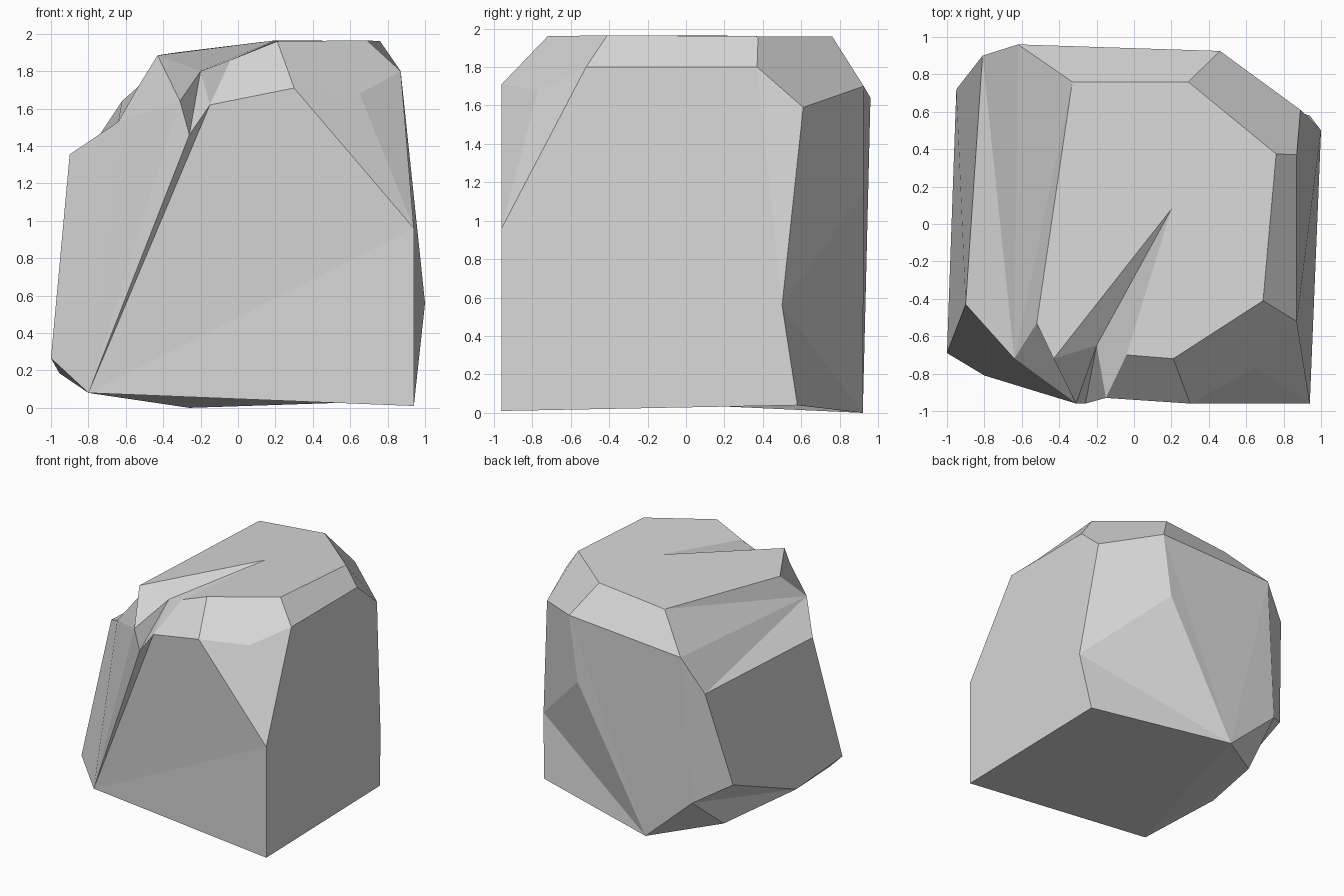
import bpy
import bmesh

cube = bpy.data.objects.get("Cube")
if cube:
    bpy.data.objects.remove(cube, do_unlink=True)


def make_material(name, color):
    mat = bpy.data.materials.new(name)
    mat.use_nodes = True
    mat.diffuse_color = color
    mat.node_tree.nodes["Principled BSDF"].inputs["Base Color"].default_value = color
    return mat


# Corner points of the boulder, from the ground upward
corners = dict(
    # base
    foot_left=(-.8, -.81, .08), foot_right=(.94, -.96, .01),
    base_right=(.94, .58, .04), base_back=(-.26, .92, 0),
    chip_back=(-.75, .56, .1), chip_side=(-.955, -.13, .185),
    # belly
    belly_front=(-1, -.69, .265), belly_side=(-.95, .72, .545),
    belly_back=(-.71, .93, .405), bulge=(1, .5, .56),
    back_dent=(.38, .925, 1.15), edge_right=(.94, -.96, .96),
    # shoulders
    shoulder_front=(.87, -.52, 1.8), shoulder_back=(.87, .37, 1.8),
    shoulder_corner=(.89, .61, 1.59), back_right=(.46, .925, 1.7),
    back_left=(-.62, .96, 1.64), side_back=(-.81, .9, 1.355),
    side_front=(-.9, -.43, 1.355), brow_left=(-.64, -.72, 1.53),
    brow_right=(.3, -.96, 1.71), dent=(.65, -.77, 1.68),
    # crest around the top
    crest_left=(-.52, -.53, 1.74), crest_back_left=(-.33, .76, 1.9),
    crest_back_right=(.29, .76, 1.96), crest_right=(.76, .375, 1.96),
    crest_front_right=(.69, -.41, 1.965), crest_front=(.21, -.72, 1.96),
    # notch
    peak=(-.43, -.72, 1.885), tip=(.2, .08, 1.965), groove=(-.2, -.65, 1.8),
    lip_left=(-.31, -.96, 1.64), lip_low=(-.26, -.96, 1.46),
    lip_right=(-.15, -.93, 1.62), rim=(-.04, -.7, 1.86),
)

# Flat facets, each running around its corners
facets = [
    # top
    "tip peak crest_left crest_back_left crest_back_right crest_right "
    "crest_front_right crest_front rim",
    # notch walls
    "peak tip groove", "peak groove lip_left", "lip_left groove lip_low",
    "lip_low groove lip_right", "groove tip rim lip_right",
    # front
    "rim crest_front brow_right lip_right",
    "crest_left peak lip_left brow_left",
    "crest_front crest_front_right shoulder_front dent brow_right",
    "brow_right dent edge_right", "dent shoulder_front edge_right",
    # right side
    "crest_front_right crest_right shoulder_back shoulder_front",
    "edge_right foot_right base_right bulge shoulder_back shoulder_front",
    "shoulder_back bulge shoulder_corner",
    "crest_back_right crest_right shoulder_back shoulder_corner back_right",
    # back
    "shoulder_corner bulge back_dent back_right",
    "crest_back_left crest_back_right back_right back_left",
    "back_left belly_back belly_side side_back",
    # left side
    "side_back belly_side chip_side belly_front side_front",
    "side_front belly_front foot_left brow_left",
    # underside
    "belly_back chip_back chip_side", "belly_back chip_side belly_side",
    "belly_back base_back chip_back", "chip_back foot_left base_back",
    "chip_side chip_back foot_left", "belly_front chip_side foot_left",
    "foot_left base_back base_right foot_right",
]

# Slightly folded facets, fanned out from their first corner
folded = [
    # front
    "foot_left foot_right edge_right brow_right lip_right lip_low lip_left brow_left",
    # left slope
    "brow_left side_front side_back back_left crest_back_left crest_left",
    # back
    "base_back belly_back back_left back_right back_dent bulge base_right",
]
for outline in folded:
    hub, *rest = outline.split()
    facets += [f"{hub} {a} {b}" for a, b in zip(rest, rest[1:])]

bm = bmesh.new()
verts = {name: bm.verts.new(point) for name, point in corners.items()}
for facet in facets:
    bm.faces.new([verts[name] for name in facet.split()])
bmesh.ops.recalc_face_normals(bm, faces=bm.faces[:])

mesh = bpy.data.meshes.new("boulder")
bm.to_mesh(mesh)
bm.free()
mesh.materials.append(make_material("stone_grey", (.68, .68, .68, 1)))
boulder = bpy.data.objects.new("boulder", mesh)
bpy.context.collection.objects.link(boulder)
